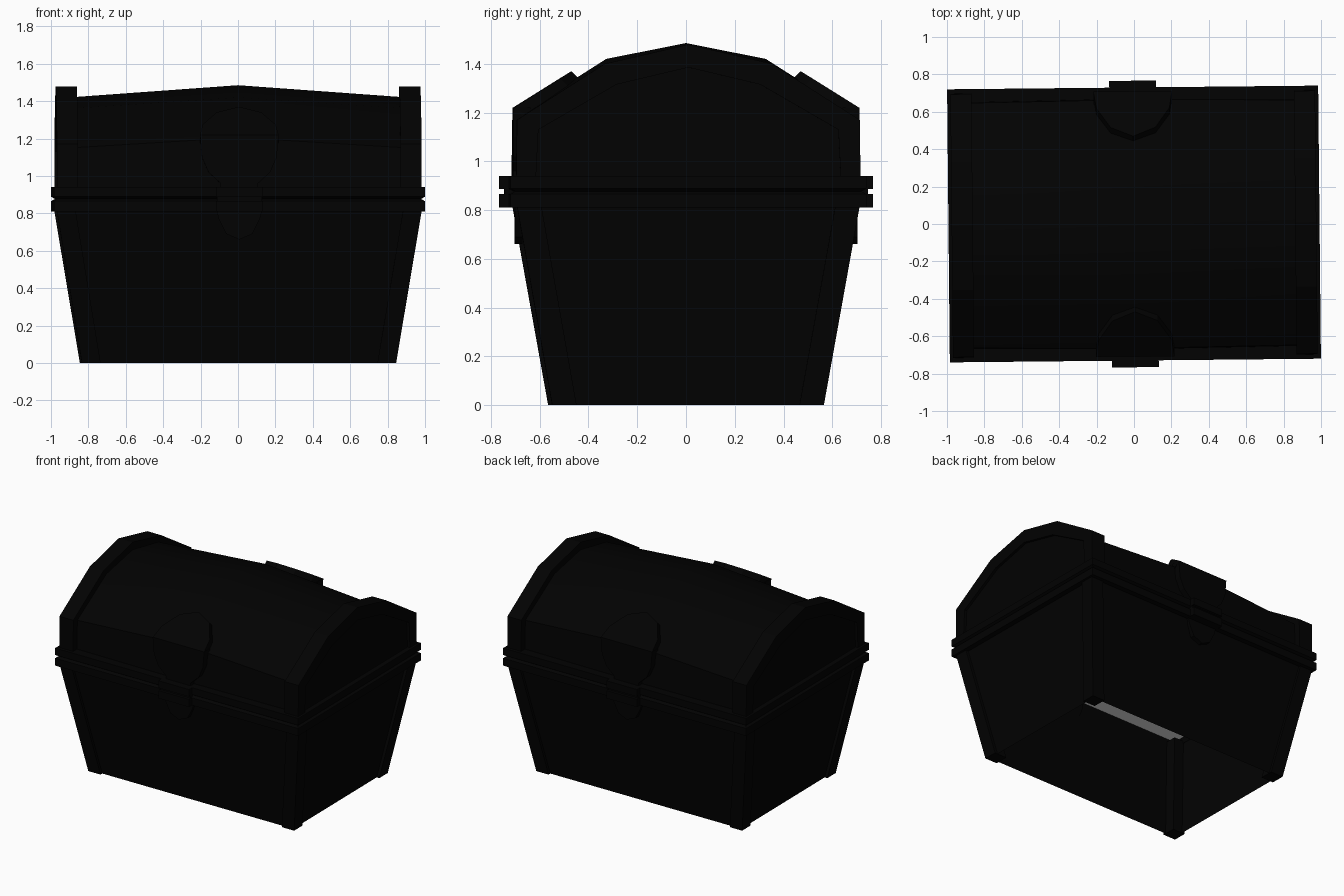
import bpy, bmesh, math

if "Cube" in bpy.data.objects:
    bpy.data.objects.remove(bpy.data.objects["Cube"], do_unlink=True)

YAW = 0.01  # the chest stands very slightly turned


def material(name, rgb):
    m = bpy.data.materials.new(name)
    m.use_nodes = True
    m.diffuse_color = (*rgb, 1)
    b = m.node_tree.nodes["Principled BSDF"]
    b.inputs["Base Color"].default_value = (*rgb, 1)
    b.inputs["Roughness"].default_value = 0.8
    return m


BLACK = material("near_black", (0.0005, 0.0005, 0.0005))
GREY = material("light_grey", (0.8, 0.8, 0.8))


def make(name, verts, faces, mat=BLACK, smooth=False):
    bm = bmesh.new()
    vs = [bm.verts.new(v) for v in verts]
    for f in faces:
        bm.faces.new([vs[i] for i in f])
    bmesh.ops.recalc_face_normals(bm, faces=bm.faces)
    me = bpy.data.meshes.new(name)
    bm.to_mesh(me)
    bm.free()
    me.materials.append(mat)
    ob = bpy.data.objects.new(name, me)
    bpy.context.collection.objects.link(ob)
    ob.rotation_euler.z = YAW
    if smooth:
        bpy.ops.object.select_all(action='DESELECT')
        ob.select_set(True)
        bpy.context.view_layer.objects.active = ob
        bpy.ops.object.shade_smooth_by_angle(angle=math.radians(30))


def loft(name, rings, caps=True, loop=False, mat=BLACK, smooth=False):
    """Join equal-length closed rings of points with quads."""
    n, k = len(rings[0]), len(rings)
    verts = [p for r in rings for p in r]
    faces = []
    for i in range(k if loop else k - 1):
        a, b = i * n, ((i + 1) % k) * n
        faces += [(a + j, a + (j + 1) % n, b + (j + 1) % n, b + j) for j in range(n)]
    if caps and not loop:
        faces += [tuple(range(n)), tuple(range((k - 1) * n, k * n))]
    make(name, verts, faces, mat, smooth)


def rect(x0, x1, y0, y1, z):
    return [(x0, y0, z), (x1, y0, z), (x1, y1, z), (x0, y1, z)]


def box(name, x0, x1, y0, y1, z0, z1, mat=BLACK):
    loft(name, [rect(x0, x1, y0, y1, z0), rect(x0, x1, y0, y1, z1)], mat=mat)


def mirrored(half):
    """Half profile from +y to the centre line, completed to -y."""
    return half + [(-y, z) for y, z in reversed(half[:-1])]


# Thin tapered base walls, open below, bowed a little at the top middle
def wall_ring(hx, hy, bow, z):
    return [(-hx, -hy, z), (0, -hy - bow, z), (hx, -hy, z),
            (hx, hy, z), (0, hy + bow, z), (-hx, hy, z)]


loft("base_walls", [wall_ring(.818, .536, 0, 0), wall_ring(.956, .685, .01, .83)],
     caps=False, smooth=True)

# Corner posts
W = .1
for sx, nx in ((-1, "right"), (1, "left")):
    for sy, ny in ((-1, "front"), (1, "back")):
        loft(f"{ny}_{nx}_post", [rect(sx * (hx - W), sx * hx, sy * (hy - W), sy * hy, z)
                                 for hx, hy, z in ((.84, .557, 0), (.978, .705, .83))])

# Double rim with a groove where lid and base meet
rim = [(.95, .69, .81), (.992, .73, .81), (.992, .73, .865), (.972, .71, .877),
       (.992, .73, .889), (.992, .73, .94), (.85, .62, .94), (.85, .62, .885), (.95, .69, .885)]
loft("rim", [rect(-x, x, -y, y, z) for x, y, z in rim], loop=True)

# Light deck closing the base below the lid
box("inner_deck", -.952, .952, -.692, .692, .857, .863, GREY)

# Barrel lid, fuller in the middle than at the ends
edge = mirrored([(.66, .93), (.655, 1.15), (.31, 1.36), (0, 1.42)])
middle = mirrored([(.67, .93), (.665, 1.205), (.327, 1.42), (0, 1.485)])
loft("lid_barrel", [[(x, y, z) for y, z in s]
                    for x, s in ((-.9, edge), (0, middle), (.9, edge))], smooth=True)

# Arched bands and recessed panels at both ends of the lid
outer = mirrored([(.706, .935), (.703, 1.17), (.343, 1.4), (0, 1.479)])
inner = mirrored([(.625, .935), (.615, 1.13), (.295, 1.315), (0, 1.385)])
for s, side in ((-1, "right"), (1, "left")):
    n = len(outer)
    verts = [(s * x, y, z) for x in (.862, .975) for p in (outer, inner) for y, z in p]
    faces = []
    for j in range(n - 1):
        for a, b in ((0, n), (n, 3 * n), (3 * n, 2 * n), (2 * n, 0)):
            faces.append((a + j, a + j + 1, b + j + 1, b + j))
    faces += [(0, n, 3 * n, 2 * n), (n - 1, 2 * n - 1, 4 * n - 1, 3 * n - 1)]
    make(f"{side}_lid_band", verts, faces)
    loft(f"{side}_lid_panel", [[(s * x, y, z) for y, z in inner] for x in (.87, .955)])

# Clasp on the front and the hinge plate like it on the back
disc_top = [(.21, 1.195), (.195, 1.25), (.12, 1.315), (0, 1.345)]
disc_low = [(.21, 1.22), (.2, 1.1), (.165, 1.02), (.1, .96), (.1, .935)]
shield = [(.125, .83), (.11, .77), (.07, .69), (0, .66)]


def slope(z):
    return .675 - (z - 1.2) * 1.59


for s, side in ((-1, "front"), (1, "back")):
    top = disc_top + [(-x, z) for x, z in reversed(disc_top[:-1])]
    loft(f"{side}_clasp_cap", [[(x, s * (slope(z) + d), z + d) for x, z in top]
                               for d in (-.03, .025)])
    low = disc_low + [(-x, z) for x, z in reversed(disc_low)]
    loft(f"{side}_clasp_plate", [[(x, s * y, z) for x, z in low] for y in (.64, .71)])
    tip = shield + [(-x, z) for x, z in reversed(shield[:-1])]
    loft(f"{side}_clasp_tip", [[(x, s * y, z) for x, z in tip] for y in (.67, .703)])
    for part, z0, z1 in (("lower", .81, .867), ("upper", .887, .94)):
        box(f"{side}_{part}_clasp_block", -.125, .125, s * .70, s * .766, z0, z1)
    box(f"{side}_clasp_joint", -.12, .12, s * .70, s * .745, .86, .895)
